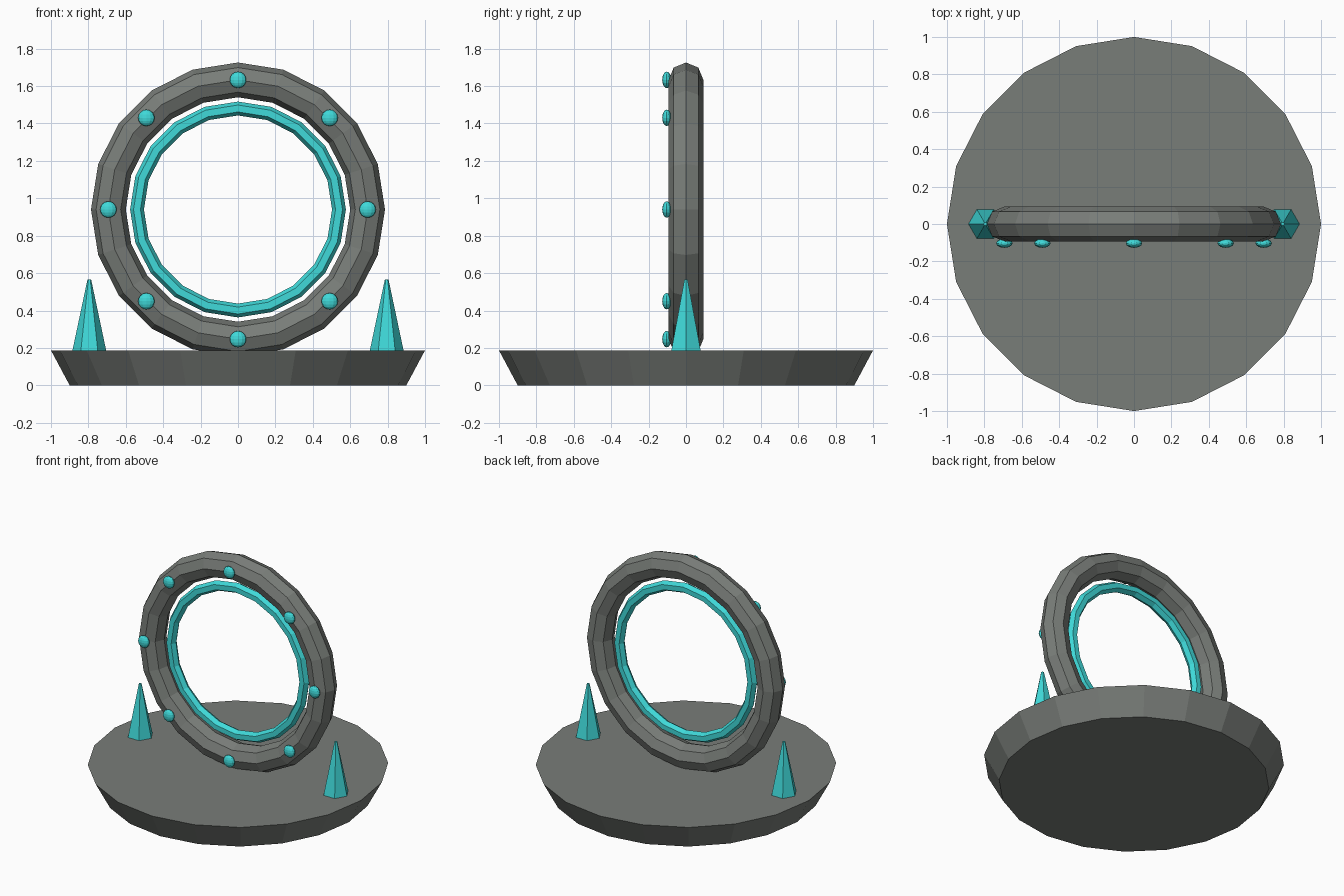
import bpy
import bmesh
from math import cos, sin, pi, radians
from mathutils import Matrix, Vector

cube = bpy.data.objects.get("Cube")
if cube:
    bpy.data.objects.remove(cube, do_unlink=True)


def make_material(name, rgb):
    mat = bpy.data.materials.new(name)
    mat.use_nodes = True
    colour = (*rgb, 1.0)
    mat.diffuse_color = colour
    mat.node_tree.nodes["Principled BSDF"].inputs["Base Color"].default_value = colour
    return mat


stone = make_material("grey stone", (0.19, 0.205, 0.19))
crystal = make_material("turquoise crystal", (0.05, 0.70, 0.70))


def finish(name, bm, mat):
    bmesh.ops.recalc_face_normals(bm, faces=bm.faces)
    mesh = bpy.data.meshes.new(name)
    bm.to_mesh(mesh)
    bm.free()
    mesh.materials.append(mat)
    obj = bpy.data.objects.new(name, mesh)
    bpy.context.collection.objects.link(obj)
    return obj


def cone(name, mat, sides, r_bottom, r_top, z_bottom, z_top, x=0.0):
    bm = bmesh.new()
    centre = Matrix.Translation((x, 0, (z_bottom + z_top) / 2))
    turn = Matrix.Rotation(pi / 2, 4, "Z")
    bmesh.ops.create_cone(bm, cap_ends=True, segments=sides, radius1=r_bottom,
                          radius2=r_top, depth=z_top - z_bottom, matrix=centre @ turn)
    return finish(name, bm, mat)


def upright_ring(name, mat, major, minor, sides, tube_sides):
    """Torus standing in the xz plane around the ring centre."""
    bm = bmesh.new()
    loops = []
    for i in range(sides):
        a = 2 * pi * i / sides
        out = Vector((cos(a), 0, sin(a)))
        loop = []
        for j in range(tube_sides):
            b = 2 * pi * j / tube_sides
            point = out * (major + minor * cos(b)) + Vector((0, minor * sin(b), RING_Z))
            loop.append(bm.verts.new(point))
        loops.append(loop)
    for i in range(sides):
        here, there = loops[i], loops[(i + 1) % sides]
        for j in range(tube_sides):
            k = (j + 1) % tube_sides
            bm.faces.new((here[j], here[k], there[k], there[j]))
    return finish(name, bm, mat)


BASE_TOP = 0.187
RING_Z = 0.94
RING_R = 0.693

# Flared base and the two concentric rings
cone("base", stone, 20, 0.9, 1.0, 0, BASE_TOP)
upright_ring("outer_ring", stone, RING_R, 0.093, 20, 8)
upright_ring("inner_ring", crystal, 0.54, 0.037, 20, 6)

# Flattened gems on the front of the outer ring
for n in range(8):
    angle = radians(45 * n)
    bm = bmesh.new()
    place = Matrix.Translation((RING_R * cos(angle), -0.103, RING_Z + RING_R * sin(angle)))
    squash = Matrix.Diagonal((1, 0.55, 1, 1))
    bmesh.ops.create_uvsphere(bm, u_segments=12, v_segments=8, radius=0.044,
                              matrix=place @ squash)
    finish(f"gem_{n + 1}", bm, crystal)

# Crystal spikes either side of the ring
for side, x in (("left", 0.795), ("right", -0.795)):
    cone(f"{side}_spike", crystal, 6, 0.09, 0.01, BASE_TOP, 0.565, x)
